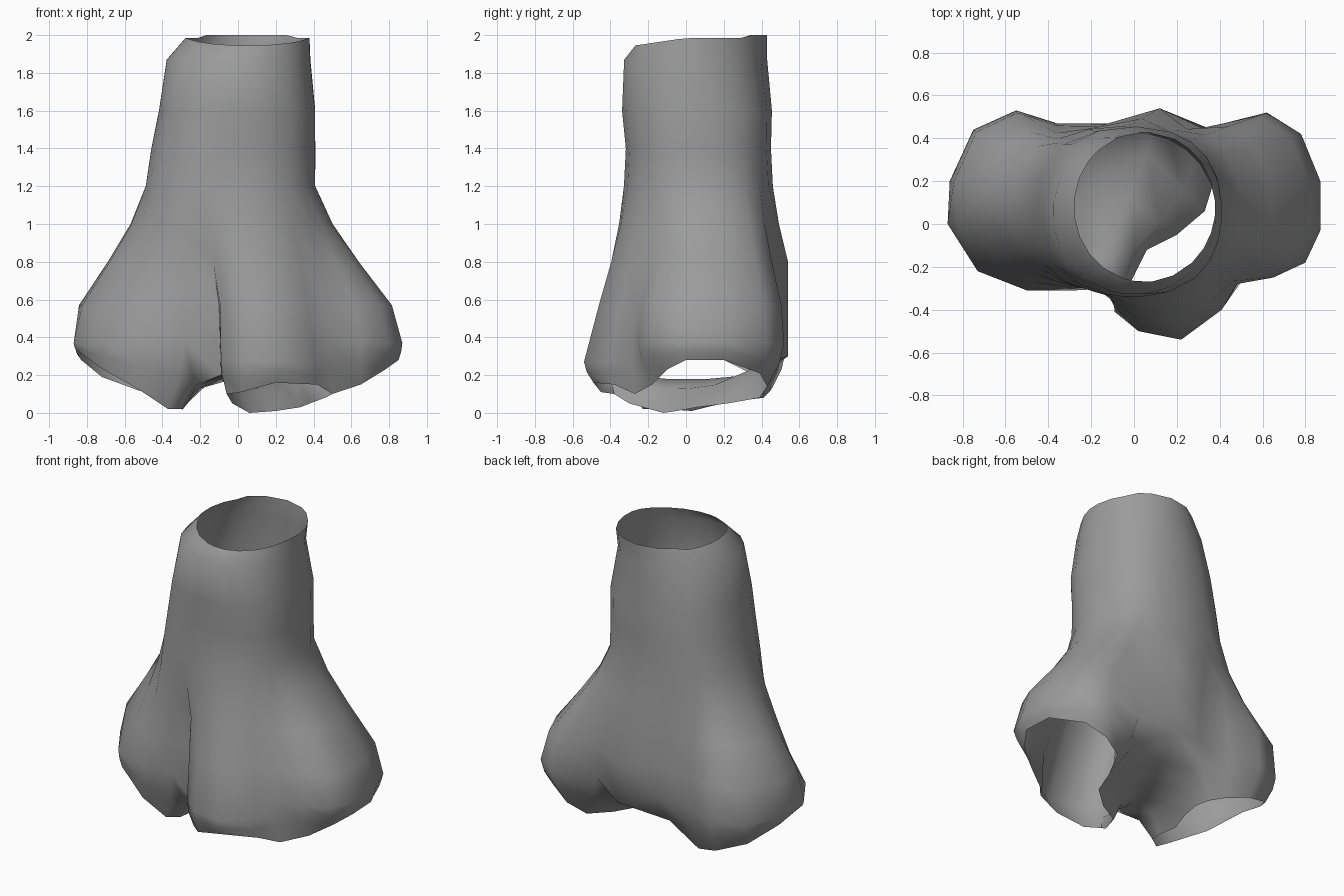
import bpy, bmesh, math
from mathutils import Vector

# Remove the default object
default_cube = bpy.data.objects.get("Cube")
if default_cube:
    bpy.data.objects.remove(default_cube, do_unlink=True)

# One plain grey material
grey = bpy.data.materials.new("plain_grey")
grey.use_nodes = True
colour = (0.33, 0.33, 0.33, 1.0)
grey.diffuse_color = colour
grey.node_tree.nodes["Principled BSDF"].inputs["Base Color"].default_value = colour

# Widest outline of the flared base, anticlockwise from the front cleft
outline = [(-.09, -.3), (-.09, -.41), (.02, -.5), (.22, -.54), (.41, -.4), (.48, -.28),
           (.65, -.25), (.8, -.18), (.87, -.03), (.87, .2), (.78, .42), (.62, .52),
           (.34, .45), (.12, .54), (-.12, .47), (-.36, .47), (-.55, .53), (-.75, .44),
           (-.86, .2), (-.87, 0), (-.73, -.22), (-.5, -.31), (-.28, -.31)]
COUNT = len(outline)
FRONT, BACK = 0, 13
FRONT_LOBE = range(1, 5)
RIGHT_FRONT = range(20, 23)
RIGHT_BACK = range(16, 19)
base_z = {FRONT: .2, BACK: .3, **{i: .27 for i in FRONT_LOBE}, **{i: .34 for i in RIGHT_BACK}}
# The front flares late and the back early
flare_speed = {BACK: 2, **{i: .75 for i in (*FRONT_LOBE, *RIGHT_FRONT)},
               **{i: 1.08 for i in RIGHT_BACK}}

# Underside ridge between the two outlets, from back to front
ridge = [(.06, .33, .2), (-.02, .12, .18), (-.1, -.1, .18)]

# Open rims of the two outlets, each in the order of its own ring
left_rim = [(-.03, -.3, .05), (-.06, -.38, .1), (.02, -.45, .11), (.2, -.49, .16),
            (.42, -.38, .15), (.5, -.27, .1), (.65, -.18, .15), (.78, -.1, .23),
            (.85, 0, .28), (.84, .2, .28), (.71, .39, .21), (.58, .43, .14),
            (.46, .39, .08), (.38, .22, .05), (.33, .06, .03), (.2, -.05, .01),
            (.06, -.12, 0)]
right_rim = [(-.28, .25, .06), (-.31, .33, .07), (-.38, .41, .08), (-.53, .45, .12),
             (-.72, .38, .19), (-.83, .2, .28), (-.86, 0, .34), (-.73, -.18, .24),
             (-.52, -.26, .12), (-.37, -.23, .02), (-.3, -.18, .02),
             (-.29, -.1, .02), (-.3, .03, .01), (-.28, .15, .04)]


def ring_angle(i):
    """Angle round the neck, half evenly spaced and half facing the outline."""
    even = math.radians(-107) + i * math.tau / COUNT
    x, y = outline[i]
    facing = math.atan2(y - .08, x - .03)
    if i > BACK and facing < 0:
        facing += math.tau
    return (even + facing) / 2


def oval(x0, x1, y0, y1, z, square=0):
    """Ring of points on an oval with the given limits, its diagonals pushed out a little."""
    cx, cy, rx, ry = (x0 + x1) / 2, (y0 + y1) / 2, (x1 - x0) / 2, (y1 - y0) / 2
    ring = []
    for i in range(COUNT):
        a = ring_angle(i)
        k = 1 + square * math.sin(2 * a) ** 2
        ring.append(Vector((cx + k * rx * math.cos(a), cy + k * ry * math.sin(a), z)))
    return ring


def bridge(bm, upper, lower):
    """Closed band of quads between two rings."""
    n = len(upper)
    for i in range(n):
        j = (i + 1) % n
        bm.faces.new((upper[i], lower[i], lower[j], upper[j]))


def add_ring(bm, points):
    return [bm.verts.new(p) for p in points]


bm = bmesh.new()

# Neck: slightly uneven open mouth, then ovals going down
mouth = oval(-.28, .38, -.27, .43, 1.985)
for p in mouth:
    p.z += .04 * min(0, p.y) / .27 + .015 * (p.y > .3)
waist = oval(-.49, .41, -.33, .46, 1.2, .06)
rings = [mouth, oval(-.38, .385, -.33, .43, 1.87), oval(-.42, .41, -.34, .455, 1.6, .05),
         oval(-.46, .41, -.32, .45, 1.4, .06), waist]

# Flare: blend from the waist to the wide outline
base = [Vector((x, y, base_z.get(i, .37))) for i, (x, y) in enumerate(outline)]
for z, t in ((1, .2), (.8, .5), (.57, .88)):
    ring = []
    for i, (w, b) in enumerate(zip(waist, base)):
        p = w.lerp(b, min(1, t * flare_speed.get(i, 1)))
        p.z = z
        ring.append(p)
    rings.append(ring)
rings.append(base)

loops = [add_ring(bm, r) for r in rings]
for upper, lower in zip(loops, loops[1:]):
    bridge(bm, upper, lower)

# Outlets: each takes one side of the base plus the shared ridge
foot = loops[-1]
seam = add_ring(bm, ridge)
inner = {foot[FRONT], foot[BACK], *seam}
left_ring = foot[FRONT:BACK + 1] + seam
right_ring = foot[BACK:] + [foot[FRONT]] + seam[::-1]
for ring, rim in ((left_ring, left_rim), (right_ring, right_rim)):
    middle = []
    for v, r in zip(ring, rim):
        end = Vector(r)
        # Underside runs flat before it drops; the outside drops first
        across, down = (.65, .3) if v in inner else (.3, .5)
        p = v.co.lerp(end, across)
        p.z = v.co.z + (end.z - v.co.z) * down
        middle.append(p)
    middle = add_ring(bm, middle)
    bridge(bm, ring, middle)
    bridge(bm, middle, add_ring(bm, rim))

bmesh.ops.recalc_face_normals(bm, faces=bm.faces)
mesh = bpy.data.meshes.new("branching_tube")
bm.to_mesh(mesh)
bm.free()
mesh.materials.append(grey)
tube = bpy.data.objects.new("branching_tube", mesh)
bpy.context.collection.objects.link(tube)

# Smooth shading with only sharp folds kept
bpy.ops.object.select_all(action='DESELECT')
tube.select_set(True)
bpy.context.view_layer.objects.active = tube
bpy.ops.object.shade_smooth_by_angle(angle=math.radians(60))
